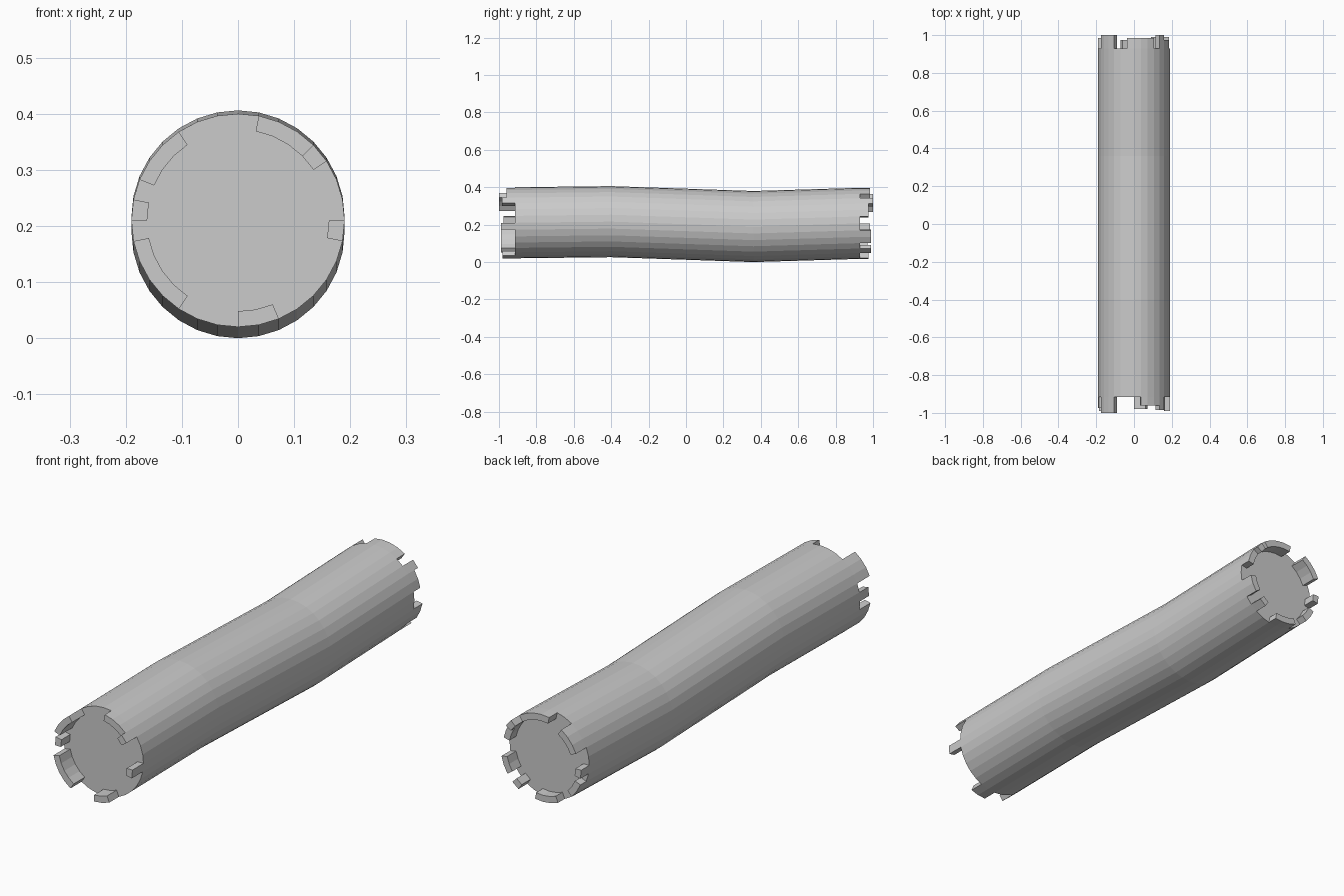
import bpy, bmesh
from math import cos, sin, pi

if "Cube" in bpy.data.objects:
    bpy.data.objects.remove(bpy.data.objects["Cube"])

N = 32          # sides of the log
R = 0.19        # bark radius
R_IN = 0.162    # wood radius at the cut ends
FRONT, BACK = -0.915, 0.93   # planes of the cut wood

# centre line of the slightly bent log: (y, z)
PATH = [(FRONT, 0.211), (-0.40, 0.217), (0.36, 0.191), (BACK, 0.208)]

# bark splinters: first side, last side, end position along y
FRONT_TEETH = [(3, 4, -0.985), (4, 7, -0.96), (11, 14, -1.0), (15, 16, -0.975),
               (17, 21, -0.99), (24, 26, -0.98), (31, 32, -0.99)]
BACK_TEETH = [(1, 3, 0.975), (3, 4, 1.0), (5, 9, 0.985), (11, 14, 1.0), (16, 17, 0.985),
              (18, 20, 0.97), (22, 25, 0.975), (27, 28, 0.99), (29, 31, 0.99)]

bm = bmesh.new()


def ring(r, y, z):
    return [bm.verts.new((r * cos(2 * pi * i / N), y, z + r * sin(2 * pi * i / N)))
            for i in range(N)]


def bridge(a, b):
    return [bm.faces.new((a[i], a[(i + 1) % N], b[(i + 1) % N], b[i])) for i in range(N)]


def cut_end(outer, y, z, teeth):
    # flat wood disc, bark rim, and the splinters pulled out of the rim
    inner = ring(R_IN, y, z)
    rim = bridge(outer, inner)
    bm.faces.new(inner)
    for first, last, end in teeth:
        res = bmesh.ops.extrude_face_region(bm, geom=rim[first:last])
        for v in res["geom"]:
            if isinstance(v, bmesh.types.BMVert):
                v.co.y = end


# bark tube
rings = [ring(R, y, z) for y, z in PATH]
for a, b in zip(rings, rings[1:]):
    bridge(a, b)

# both ends
cut_end(rings[0], *PATH[0], FRONT_TEETH)
cut_end(rings[-1], *PATH[-1], BACK_TEETH)

bmesh.ops.recalc_face_normals(bm, faces=bm.faces[:])
mesh = bpy.data.meshes.new("log")
bm.to_mesh(mesh)
bm.free()
# stand the log on the ground
low = min(v.co.z for v in mesh.vertices)
for v in mesh.vertices:
    v.co.z -= low
bpy.context.collection.objects.link(bpy.data.objects.new("log", mesh))
